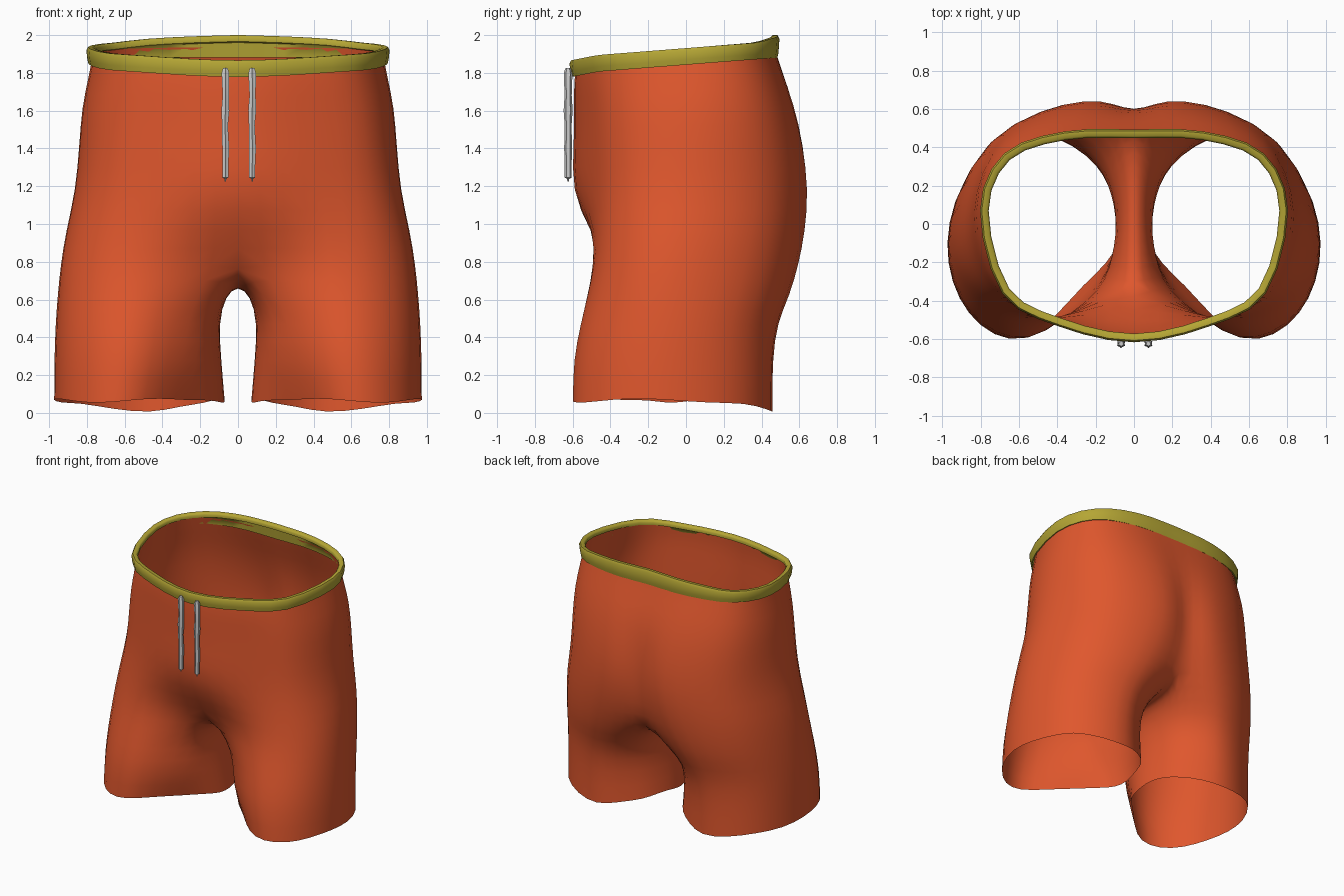
import bpy, bmesh, math
from mathutils import Vector

if "Cube" in bpy.data.objects:
    bpy.data.objects.remove(bpy.data.objects["Cube"])


def material(name, rgb):
    m = bpy.data.materials.new(name)
    m.diffuse_color = (*rgb, 1)
    m.use_nodes = True
    m.node_tree.nodes["Principled BSDF"].inputs["Base Color"].default_value = m.diffuse_color
    return m


def finish(name, bm, mat=None, angle=180):
    bmesh.ops.recalc_face_normals(bm, faces=bm.faces)
    me = bpy.data.meshes.new(name)
    bm.to_mesh(me)
    bm.free()
    ob = bpy.data.objects.new(name, me)
    bpy.context.collection.objects.link(ob)
    if mat:
        me.materials.append(mat)
    bpy.ops.object.select_all(action='DESELECT')
    ob.select_set(True)
    bpy.context.view_layer.objects.active = ob
    bpy.ops.object.shade_smooth_by_angle(angle=math.radians(angle))
    return ob


def catmull(a, b, c, d, t):
    return 0.5 * (2 * b + (c - a) * t + (2 * a - 5 * b + 4 * c - d) * t * t
                  + (3 * b - a - 3 * c + d) * t ** 3)


def outline(start, front, width, side_y, back, end, n=2):
    """Smooth half outline from the front centre round the side to the back."""
    def corner(p):
        return Vector((p[0] + (width - p[0]) * .72, side_y + (p[1] - side_y) * .72))
    pts = [Vector(start), Vector(front), corner(front), Vector((width, side_y)),
           corner(back), Vector(back), Vector(end)]

    def ghost(p, q):
        return Vector((-q.x, q.y)) if p.x == 0 else 2 * p - q
    ext = [ghost(pts[0], pts[1])] + pts + [ghost(pts[-1], pts[-2])]
    out = [catmull(*ext[i:i + 4], k / n) for i in range(6) for k in range(n)]
    return out + [pts[-1]]


def waist_z(y):
    return 1.885 + .08 * y - .12 * max(0, -y - .45)


orange = material("orange cloth", (.74, .095, .026))
olive = material("olive elastic", (.46, .38, .035))

# Shorts body: torso outlines, then leg outlines, joined by a crotch seam
WAIST = ((0, -.592), (.38, -.512), .778, .07, (.36, .458), (0, .468))
torso = [
    (1.78, (0, -.602), (.40, -.515), .80, .07, (.34, .50), (0, .50)),
    (1.62, (0, -.605), (.43, -.50), .838, .07, (.30, .57), (0, .56)),
    (1.42, (0, -.605), (.45, -.495), .853, .06, (.25, .63), (0, .585)),
    (1.18, (0, -.625), (.46, -.49), .872, .03, (.23, .662), (0, .592)),
    (.96, (0, -.505), (.48, -.495), .925, 0, (.27, .645), (0, .572)),
    (.78, (0, -.37), (.49, -.505), .953, -.05, (.33, .61), (0, .525)),
]
legs = [
    (.62, (.11, -.34), (.50, -.54), .968, -.07, (.38, .565), (.12, .43), .065),
    (.48, (.18, -.34), (.52, -.575), .978, -.08, (.43, .50), (.20, .34), .10),
    (.28, (.20, -.36), (.54, -.618), .985, -.10, (.46, .475), (.19, .30), .085),
    (.065, (.26, -.31), (.57, -.618), .985, -.10, (.46, .475), (.17, .30), .065),
]
SEAM = [(.41, .71), (.26, .682), (.08, .675), (-.10, .68), (-.25, .715)]

bm = bmesh.new()
rows = [[bm.verts.new((p.x, p.y, waist_z(p.y) + .012)) for p in outline(*WAIST)]]
for z, *shape in torso:
    tilt = .07 * max(0, z - 1.5) / .28
    rows.append([bm.verts.new((p.x, p.y, z + tilt * p.y)) for p in outline(*shape)])
seam = [bm.verts.new((0, y, z)) for y, z in SEAM]
for a, b in zip(rows, rows[1:]):
    for i in range(len(a) - 1):
        bm.faces.new((a[i], a[i + 1], b[i + 1], b[i]))
rings = [rows[-1] + seam]
for z, *shape, inner in legs:
    pts = outline(*shape)
    last, first = pts[-1], pts[0]
    for k in range(1, 6):
        t = k / 6
        p = last.lerp(first, t)
        p.x += (inner - p.x) * math.sin(math.pi * t) ** .8
        pts.append(p)
    ring = []
    for i, p in enumerate(pts):
        # wavy hem, lowest at the back
        dip = .10 * math.exp(-((p.x - .53) ** 2 + (p.y - .42) ** 2) / .03)
        dz = .015 * math.sin(i * 1.5) - dip if z < .1 else 0
        ring.append(bm.verts.new((p.x, p.y, z + dz)))
    rings.append(ring)
for a, b in zip(rings, rings[1:]):
    n = len(a)
    for i in range(n):
        bm.faces.new((a[i], a[(i + 1) % n], b[(i + 1) % n], b[i]))
body = finish("shorts_body", bm, orange)
mirror = body.modifiers.new("Mirror", 'MIRROR')
mirror.use_clip = True
sub = body.modifiers.new("Smooth", 'SUBSURF')
sub.levels = sub.render_levels = 1

# Waistband: rounded strip swept round the waist outline, raised at the back
half = outline(*WAIST, n=3)
loop = half + [Vector((-p.x, p.y)) for p in half[-2:0:-1]]
profile = [(-.004, .006), (.004, -.04), (.014, -.042), (.02, -.015), (.025, .03),
           (.016, .046), (-.010, .046), (-.020, .034), (-.018, .012)]
bm = bmesh.new()
rings = []
for i, p in enumerate(loop):
    tangent = (loop[(i + 1) % len(loop)] - loop[i - 1]).normalized()
    out = Vector((tangent.y, -tangent.x))
    lift = .032 * max(0, 1 - abs(p.x) / .6) ** .5 if p.y > .3 else 0
    rings.append([bm.verts.new((p.x + out.x * o, p.y + out.y * o, waist_z(p.y) + h + lift * (h > 0)))
                  for o, h in profile])
for i, a in enumerate(rings):
    b = rings[(i + 1) % len(rings)]
    for k in range(len(profile)):
        m = (k + 1) % len(profile)
        bm.faces.new((a[k], b[k], b[m], a[m]))
finish("waistband", bm, olive, 60)

# Drawstrings: slightly uneven hanging cords with fine tips
cord = [(1.825, .014, 0), (1.80, .023, 0), (1.68, .019, .002), (1.60, .024, 0), (1.52, .018, -.002),
        (1.40, .021, .002), (1.30, .018, 0), (1.245, .018, 0), (1.24, .006, 0), (1.225, .004, 0)]
for name, cx in (("left_drawstring", .075), ("right_drawstring", -.067)):
    bm = bmesh.new()
    rings = []
    for z, r, dx in cord:
        rings.append([bm.verts.new((cx + dx + r * (1 if k % 2 else .75) * math.cos(k * math.pi / 6),
                                    -.624 + r * (1 if k % 2 else .75) * math.sin(k * math.pi / 6), z))
                      for k in range(12)])
    for a, b in zip(rings, rings[1:]):
        for k in range(12):
            bm.faces.new((a[k], a[(k + 1) % 12], b[(k + 1) % 12], b[k]))
    bm.faces.new(rings[0])
    bm.faces.new(rings[-1])
    finish(name, bm, None, 40)
